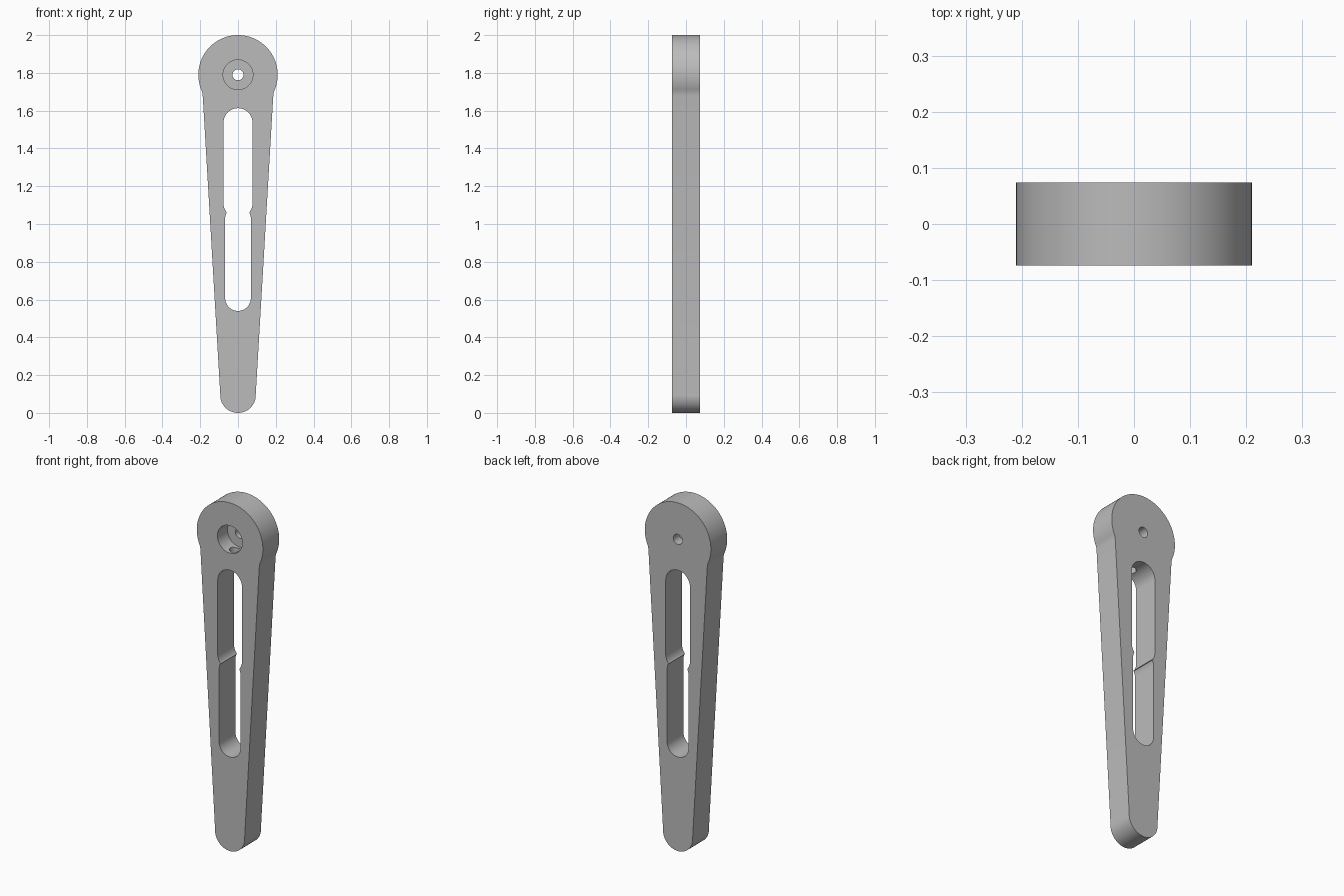
import bpy, bmesh, math

old = bpy.data.objects.get("Cube")
if old:
    bpy.data.objects.remove(old, do_unlink=True)

HALF = 0.074                      # half thickness
HEAD_Z, HEAD_R = 1.79, 0.21
TIP_R = 0.094

grey = bpy.data.materials.new("plain grey")
grey.use_nodes = True
colour = (0.50, 0.50, 0.50, 1)
grey.diffuse_color = colour
grey.node_tree.nodes["Principled BSDF"].inputs["Base Color"].default_value = colour


def arc(z, r, start, end, steps):
    """Points (x, z) on an arc centred on x = 0, angles in degrees."""
    angles = [math.radians(start + (end - start) * i / steps) for i in range(steps + 1)]
    return [(r * math.cos(a), z + r * math.sin(a)) for a in angles]


def mirrored(right_half):
    """Close a top-to-bottom right half profile with its mirror image."""
    return right_half + [(-x, z) for x, z in reversed(right_half[1:-1])]


def prism(name, outline, y0, y1):
    """Extrude an (x, z) outline along y."""
    bm = bmesh.new()
    face = bm.faces.new([bm.verts.new((x, y0, z)) for x, z in outline])
    moved = bmesh.ops.extrude_face_region(bm, geom=[face])["geom"]
    verts = [v for v in moved if isinstance(v, bmesh.types.BMVert)]
    bmesh.ops.translate(bm, verts=verts, vec=(0, y1 - y0, 0))
    bmesh.ops.recalc_face_normals(bm, faces=bm.faces)
    mesh = bpy.data.meshes.new(name)
    bm.to_mesh(mesh)
    bm.free()
    mesh.materials.append(grey)
    obj = bpy.data.objects.new(name, mesh)
    bpy.context.collection.objects.link(obj)
    return obj


# Tapered arm: round head, small fillet under it, rounded tip
arm = prism("lever_arm", mirrored(
    arc(HEAD_Z, HEAD_R, 90, -21, 44)
    + [(0.191, 1.703), (0.188, 1.69), (0.1865, 1.675)]
    + arc(TIP_R, TIP_R, 3, -90, 28)), -HALF, HALF)

# Long slot made of two widths that meet at a soft neck
slot = prism("slot_cutter", mirrored(
    arc(1.536, 0.077, 90, 0, 18)
    + arc(1.11, 0.077, 0, -38, 8)
    + [(0.0575, 1.061)]
    + arc(1.028, 0.068, 28, 0, 6)
    + arc(0.608, 0.068, 0, -90, 18)), -0.2, 0.2)

# Blind recess in the front of the head, with a pin hole on through the back
recess = prism("recess_cutter", arc(HEAD_Z, 0.079, 0, 352.5, 47), -0.2, 0.017)
pin_hole = prism("pin_hole_cutter", arc(HEAD_Z, 0.029, 0, 348.75, 31), -0.1, 0.2)

# Channel running up from the slot into the recess
bpy.ops.mesh.primitive_cylinder_add(vertices=32, radius=0.029, depth=0.24,
                                    location=(0, -0.028, 1.67))
channel = bpy.context.object
channel.name = "channel_cutter"
channel.data.materials.append(grey)

cutters = [slot, recess, pin_hole, channel]
bpy.context.view_layer.objects.active = arm
for cutter in cutters:
    cutter.hide_render = True
    mod = arm.modifiers.new(cutter.name, "BOOLEAN")
    mod.operation = "DIFFERENCE"
    mod.solver = "EXACT"
    mod.object = cutter
    bpy.ops.object.modifier_apply(modifier=mod.name)
for cutter in cutters:
    bpy.data.objects.remove(cutter, do_unlink=True)

# Smooth the round walls and keep the rims sharp
bpy.ops.object.select_all(action="DESELECT")
arm.select_set(True)
bpy.context.view_layer.objects.active = arm
bpy.ops.object.shade_smooth_by_angle(angle=math.radians(30))
